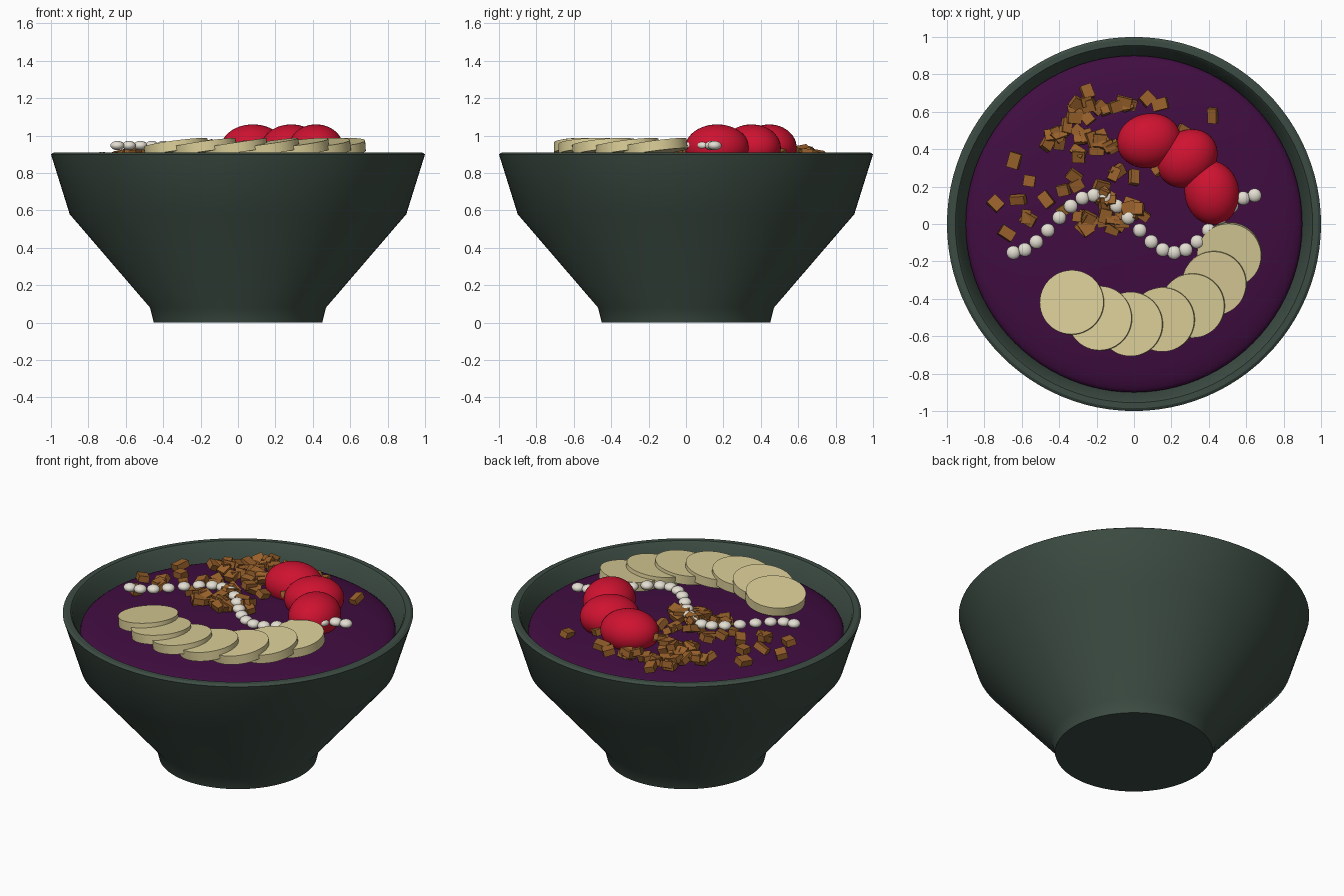
import bpy, bmesh, math, random
from mathutils import Vector, Matrix

random.seed(4)
if "Cube" in bpy.data.objects:
    bpy.data.objects.remove(bpy.data.objects["Cube"])


def material(name, rgb):
    mat = bpy.data.materials.new(name)
    mat.use_nodes = True
    mat.diffuse_color = (*rgb, 1)
    mat.node_tree.nodes["Principled BSDF"].inputs["Base Color"].default_value = (*rgb, 1)
    return mat


bowl_green = material("dark green glaze", (.045, .072, .056))
purple = material("purple puree", (.052, .004, .052))
cream = material("cream fruit", (.70, .61, .31))
red = material("berry red", (.62, .006, .03))
brown = material("toasted brown", (.32, .12, .025))
white = material("off white", (.78, .74, .65))


def make_object(name, bm, mat, smooth=True):
    bmesh.ops.recalc_face_normals(bm, faces=bm.faces)
    mesh = bpy.data.meshes.new(name)
    bm.to_mesh(mesh)
    bm.free()
    mesh.materials.append(mat)
    obj = bpy.data.objects.new(name, mesh)
    bpy.context.collection.objects.link(obj)
    if smooth:
        bpy.ops.object.select_all(action='DESELECT')
        obj.select_set(True)
        bpy.context.view_layer.objects.active = obj
        bpy.ops.object.shade_smooth_by_angle(angle=math.radians(32))
    return obj


def lathe(name, profile, mat, steps=96):
    bm = bmesh.new()
    verts = [bm.verts.new((r, 0, z)) for r, z in profile]
    edges = [bm.edges.new(pair) for pair in zip(verts, verts[1:])]
    bmesh.ops.spin(bm, geom=verts + edges, axis=(0, 0, 1), cent=(0, 0, 0),
                   angle=math.tau, steps=steps, use_duplicate=False)
    bmesh.ops.remove_doubles(bm, verts=bm.verts, dist=.0005)
    return make_object(name, bm, mat)


def place(loc, rot=Matrix(), size=(1, 1, 1)):
    return Matrix.Translation(loc) @ rot @ Matrix.Diagonal((*size, 1))


def dome_height(x, y):
    return .79 + .105 * math.sqrt(max(0, 1 - (x * x + y * y) / .81))


# Bowl: closed foot, flared wall, flat rim, inner wall
lathe("bowl", [(0, 0), (.45, 0), (.47, .08), (.9, .58), (1, .9), (.985, .91), (.955, .91),
               (.945, .9), (.9, .77), (.84, .6), (.42, .12), (0, .1)], bowl_green)

# Gently domed filling
dome = [(.9 * math.cos(a), dome_height(.9 * math.cos(a), 0))
        for a in (math.pi / 2 * i / 16 for i in range(17))]
lathe("puree_surface", dome, purple)

# Fruit slices leaning on one another along an arc
centres = [Vector(p) for p in ((-.33, -.42, .935), (-.18, -.505, .935), (-.015, -.535, .935),
                               (.155, -.51, .935), (.315, -.435, .935), (.43, -.315, .935),
                               (.51, -.165, .935))]
for i, c in enumerate(centres):
    path = centres[min(i + 1, 6)] - centres[max(i - 1, 0)]
    tilt = Matrix.Rotation(math.radians(-8.5), 4, Vector((-path.y, path.x, 0)))
    bm = bmesh.new()
    bmesh.ops.create_cone(bm, cap_ends=True, segments=48, radius1=.172, radius2=.172,
                          depth=.055, matrix=place(c, tilt))
    make_object(f"fruit_slice_{i + 1}", bm, cream)

# Three oval berries
for i, (x, y, turn) in enumerate(((.08, .445, 12), (.285, .35, 40), (.417, .167, 100))):
    bm = bmesh.new()
    spin = Matrix.Rotation(math.radians(turn), 4, 'Z')
    bmesh.ops.create_uvsphere(bm, u_segments=40, v_segments=24, radius=1,
                              matrix=place((x, y, .935), spin, (.172, .146, .125)))
    make_object(f"berry_{i + 1}", bm, red)

# Wavy row of flattened beads
bm = bmesh.new()
for i in range(22):
    x = -.645 + i * 1.29 / 21
    y = -.153 * math.sin(math.pi * x / .43)
    bmesh.ops.create_uvsphere(bm, u_segments=20, v_segments=12, radius=1,
                              matrix=place((x, y, .947), size=(.037, .037, .025)))
make_object("bead_row", bm, white)

# Crunchy chunks scattered in clumps: x, y, count
clumps = [(-.28, .68, 3), (-.28, .6, 4), (-.18, .65, 2), (-.09, .63, 1), (-.01, .67, 4),
          (.07, .67, 1), (.14, .64, 1), (.42, .58, 1), (-.36, .56, 2), (-.44, .47, 6),
          (-.26, .48, 4), (-.17, .43, 6), (-.08, .4, 3), (-.28, .35, 2), (-.1, .31, 2),
          (0, .25, 1), (.26, .49, 1), (.13, .29, 1), (-.64, .34, 1), (-.56, .23, 1),
          (-.74, .11, 1), (-.62, .13, 1), (-.61, .01, 2), (-.68, -.05, 1), (-.47, .13, 1),
          (-.35, .22, 3), (-.38, .07, 1), (-.2, .18, 4), (-.12, .13, 5), (0, .09, 5),
          (-.27, .01, 6), (-.15, .01, 4), (-.05, .01, 4)]
bm = bmesh.new()
for cx, cy, count in clumps:
    for n in range(count):
        spread = .045 if count > 1 else 0
        x = cx + random.uniform(-spread, spread)
        y = cy + random.uniform(-spread, spread)
        rot = (Matrix.Rotation(random.uniform(0, math.tau), 4, 'Z')
               @ Matrix.Rotation(random.uniform(-.45, .45), 4, 'X')
               @ Matrix.Rotation(random.uniform(-.45, .45), 4, 'Y'))
        size = [random.uniform(.055, .085), random.uniform(.045, .065), .038]
        z = dome_height(x, y) + random.uniform(.025, .055)
        bmesh.ops.create_cube(bm, size=1, matrix=place((x, y, z), rot, size))
make_object("crunchy_chunks", bm, brown, smooth=False)
